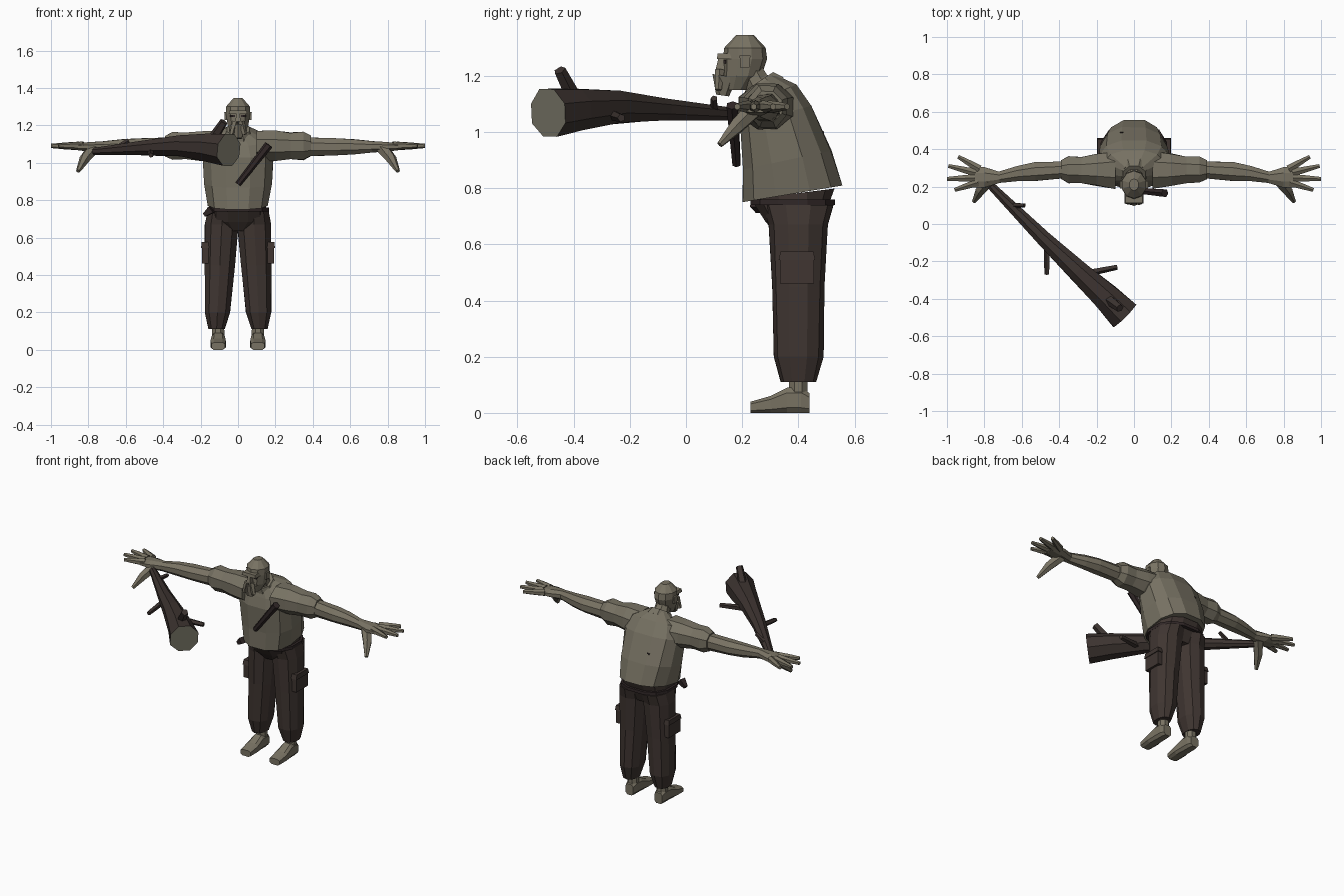
import bpy, bmesh, math, random
from mathutils import Vector

random.seed(4)
if "Cube" in bpy.data.objects:
    bpy.data.objects.remove(bpy.data.objects["Cube"], do_unlink=True)

UP = Vector((0, 0, 1))
BACK = Vector((0, 1, 0))


def material(name, red, green, blue):
    mat = bpy.data.materials.new(name)
    mat.use_nodes = True
    colour = (red, green, blue, 1)
    mat.diffuse_color = colour
    shader = mat.node_tree.nodes["Principled BSDF"]
    shader.inputs["Base Color"].default_value = colour
    return mat


SKIN = material("weathered skin", .19, .17, .125)
SHIRT = material("dull shirt", .185, .168, .125)
CLOTH = material("brown trousers", .05, .036, .031)
BARK = material("dark bark", .045, .033, .029)
CUT = material("cut wood", .19, .18, .135)
LEATHER = material("dark leather", .03, .02, .02)


def finish(name, bm, *materials):
    bmesh.ops.recalc_face_normals(bm, faces=bm.faces)
    mesh = bpy.data.meshes.new(name)
    bm.to_mesh(mesh)
    bm.free()
    for mat in materials:
        mesh.materials.append(mat)
    part = bpy.data.objects.new(name, mesh)
    bpy.context.collection.objects.link(part)


def bend(value, power):
    """Push a sine or cosine outward, for a boxier outline."""
    return math.copysign(abs(value) ** power, value)


def loft(name, path, widths, mat, heights=None, sides=8, square=1, axis=None, rough=0, end_mat=None):
    """Skin faceted rings set across a path; widths and heights are half sizes."""
    bm = bmesh.new()
    heights = heights or widths
    path = [Vector(point) for point in path]
    last = len(path) - 1
    grow = math.cos(math.pi / sides) ** -square
    rings = []
    for i, (centre, width, height) in enumerate(zip(path, widths, heights)):
        along = axis or path[min(i + 1, last)] - path[max(i - 1, 0)]
        along = along.normalized()
        guide = UP if abs(along.z) < .8 else BACK
        rise = (guide - along * along.dot(guide)).normalized()
        across = rise.cross(along)
        ring = []
        for k in range(sides):
            angle = math.tau * (k + .5) / sides
            offset = across * width * bend(math.cos(angle), square)
            offset += rise * height * bend(math.sin(angle), square)
            ring.append(bm.verts.new(centre + offset * grow * (1 + random.uniform(-rough, rough))))
        rings.append(ring)
    for lower, upper in zip(rings, rings[1:]):
        for k in range(sides):
            bm.faces.new((lower[k - 1], lower[k], upper[k], upper[k - 1]))
    bm.faces.new(rings[0])
    tip = bm.faces.new(rings[-1])
    if end_mat:
        tip.material_index = 1
        finish(name, bm, mat, end_mat)
    else:
        finish(name, bm, mat)


def block(name, centre, size, mat, taper=1):
    """Box whose top is scaled by taper."""
    bm = bmesh.new()
    bmesh.ops.create_cube(bm, size=1)
    for vert in bm.verts:
        if vert.co.z > 0:
            vert.co.x *= taper
            vert.co.y *= taper
        vert.co = vert.co * Vector(size) + Vector(centre)
    finish(name, bm, mat)


def spine(*points):
    """Path on the middle plane from depth and height pairs."""
    return [(0, y, z) for y, z in points]


# Shirt, leaning forward to the collar
loft("shirt_body", spine((.38, .78), (.36, .9), (.32, 1.06), (.3, 1.13), (.27, 1.18)),
     (.16, .18, .19, .16, .06), SHIRT, heights=(.18, .16, .13, .1, .05),
     sides=12, square=.8, rough=.015)
loft("collar", spine((.28, 1.15), (.26, 1.18)), (.08, .06), SHIRT, rough=.03)

# Hips and belt
loft("hips", spine((.4, .65), (.39, .7), (.38, .78)), (.07, .15, .15), CLOTH,
     heights=(.08, .11, .15), sides=12, square=.8)
loft("belt", spine((.38, .74), (.38, .76)), (.165, .165), LEATHER,
     heights=(.15, .15), sides=12, square=.8)
loft("belt_end", [(-.14, .25, .75), (-.18, .26, .72)], (.02, .01), LEATHER, sides=4)

# Neck, head and face
loft("neck", spine((.3, 1.12), (.25, 1.18), (.22, 1.24)), (.06, .045, .04), SKIN)
loft("head", spine((.18, 1.15), (.2, 1.2), (.21, 1.26), (.21, 1.3), (.21, 1.345)),
     (.03, .055, .064, .064, .025), SKIN, heights=(.04, .065, .075, .07, .03),
     sides=10, axis=UP)
block("brow", (0, .14, 1.27), (.1, .06, .02), SKIN, taper=.9)
block("nose", (0, .13, 1.24), (.03, .05, .04), SKIN, taper=.6)
loft("beard", spine((.13, 1.13), (.14, 1.2)), (.02, .04), SKIN, sides=6)

# Everything that comes in pairs
for side, s in (("left", 1), ("right", -1)):
    loft(f"{side}_moustache", [(s * .015, .12, 1.22), (s * .035, .115, 1.15)], (.015, .01), SKIN, sides=5)
    block(f"{side}_eye", (s * .03, .138, 1.25), (.026, .009, .012), LEATHER)
    block(f"{side}_ear", (s * .064, .21, 1.25), (.015, .03, .045), SKIN, taper=1.3)

    # Sleeve, then arm widening into the palm
    loft(f"{side}_sleeve", [(s * x, .29, 1.09) for x in (.1, .2, .28, .35, .39)],
         (.1, .085, .07, .07, .05), SHIRT, heights=(.08, .08, .07, .075, .055), rough=.04)
    arm = ((.37, .29), (.53, .28), (.62, .27), (.72, .25), (.8, .25), (.88, .25))
    loft(f"{side}_arm", [(s * x, y, 1.085) for x, y in arm], (.045, .05, .04, .03, .055, .055),
         SKIN, heights=(.05, .045, .04, .03, .025, .015), rough=.02)

    # Fingers fan out from the wrist, thumb hangs down
    wrist = Vector((s * .75, .25, 1.09))
    for i in range(4):
        angle = math.radians(16 * i - 18)
        aim = Vector((s * math.cos(angle), math.sin(angle), 0))
        reach = .25 if i in (1, 2) else .22
        loft(f"{side}_finger_{i + 1}", [wrist + aim * reach * part for part in (.4, .7, 1)],
             (.02, .016, .01), SKIN, sides=6)
    loft(f"{side}_thumb", [(s * .77, .24, 1.08), (s * .82, .18, 1.02), (s * .855, .12, .955)],
         (.03, .025, .01), SKIN, sides=6)

    # Baggy trouser leg with thigh pocket
    loft(f"{side}_trouser_leg", [(s * (.12 - z / 20), .4, z) for z in (.74, .67, .45, .2, .11)],
         (.08, .09, .08, .068, .043), CLOTH, heights=(.12, .1, .09, .085, .06),
         sides=10, square=.9, axis=UP, rough=.02)
    block(f"{side}_pocket", (s * .17, .395, .51), (.045, .12, .1), CLOTH)
    block(f"{side}_pocket_flap", (s * .17, .395, .56), (.055, .13, .03), CLOTH, taper=.9)

    # Bare foot, its sole flat on the floor
    loft(f"{side}_ankle", [(s * .106, .4, z) for z in (.16, .05)], (.032, .033), SKIN)
    instep = ((.44, .035), (.41, .045), (.36, .045), (.3, .03), (.23, .02))
    loft(f"{side}_foot", [(s * .106, y, z) for y, z in instep], (.028, .035, .036, .041, .036),
         SKIN, heights=[z for y, z in instep], square=.6, axis=-BACK)

# Sheath across the chest and stud on the back
loft("chest_sheath", [(.165, .165, 1.095), (0, .18, .885)], (.02, .014), LEATHER, sides=6)
loft("back_stud", [(-.06, .43, 1), (-.065, .49, .99)], (.018, .01), LEATHER, sides=5)

# Club, swelling from the grip to its sawn end
loft("club", [(-.77, .21, 1.06), (-.48, -.08, 1.08), (-.3, -.25, 1.09), (-.15, -.39, 1.08), (-.05, -.49, 1.066)],
     (.02, .04, .056, .074, .085), BARK, rough=.04, end_mat=CUT)
stubs = {
    "thick": ((-.14, -.4, 1.12), (-.075, -.45, 1.22), .024),
    "long": ((-.24, -.26, 1.06), (-.09, -.23, 1.05), .016),
    "front": ((-.465, -.1, 1.06), (-.465, -.27, 1.04), .015),
    "grip": ((-.66, .1, 1.07), (-.585, .1, 1.12), .013),
}
for kind, (start, end, radius) in stubs.items():
    loft(f"club_{kind}_stub", [start, end], (radius, radius * .75), BARK, sides=5)
